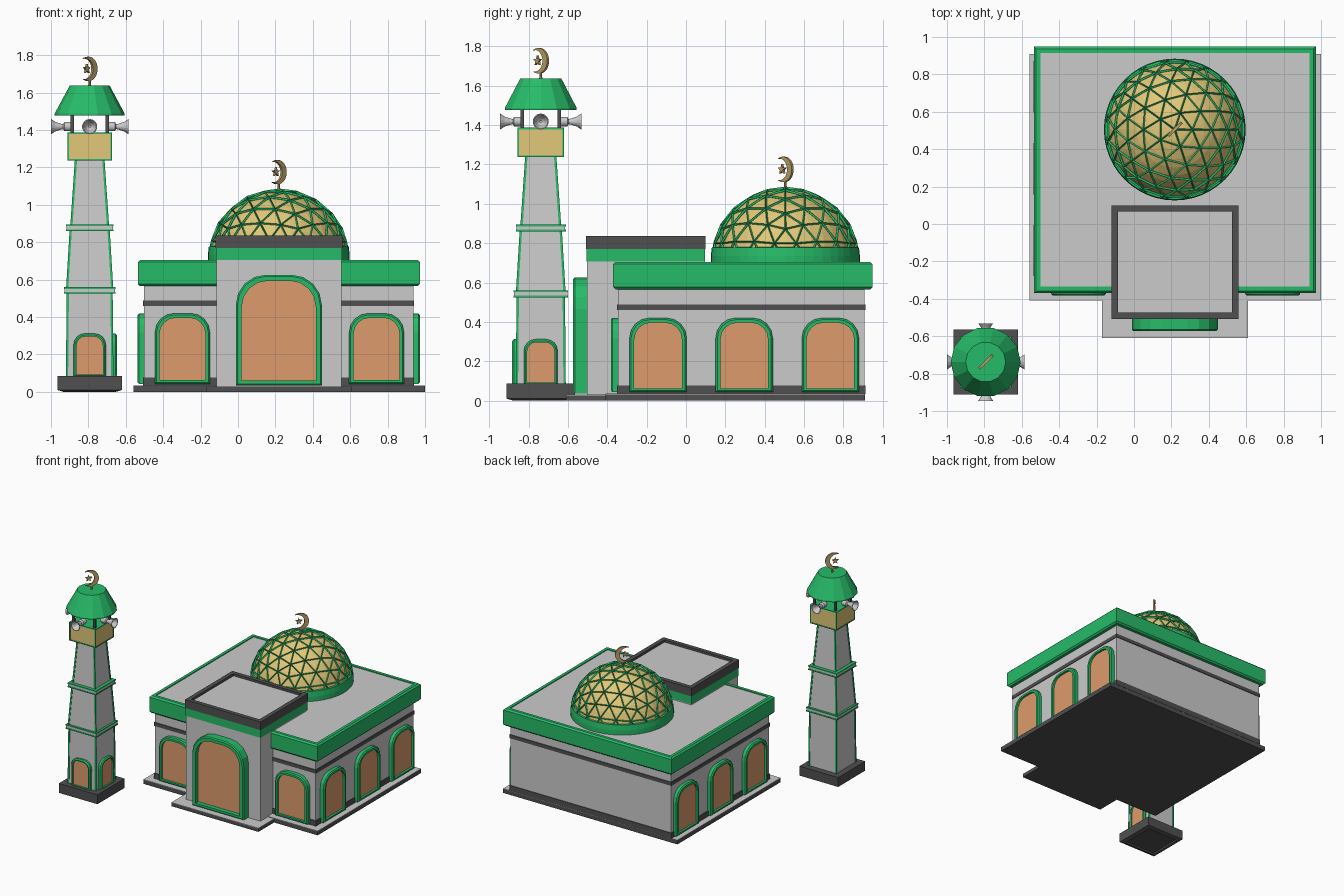
import bpy, bmesh
from math import sin, cos, pi, radians
from mathutils import Matrix, Vector

if "Cube" in bpy.data.objects:
    bpy.data.objects.remove(bpy.data.objects["Cube"])


def mat(name, r, g, b):
    m = bpy.data.materials.new(name)
    m.diffuse_color = (r, g, b, 1)
    m.use_nodes = True
    m.node_tree.nodes["Principled BSDF"].inputs["Base Color"].default_value = m.diffuse_color
    return m


GREEN = mat("green", 0.02, 0.5, 0.14)
GOLD = mat("gold", 0.76, 0.58, 0.19)
ORANGE = mat("orange", 0.72, 0.33, 0.15)
DARK = mat("dark_grey", 0.08, 0.08, 0.08)
BRASS = mat("brass", 0.5, 0.36, 0.14)


def finish(name, bm, material=None, matrix=Matrix(), fix=True):
    if fix:
        bmesh.ops.recalc_face_normals(bm, faces=bm.faces)
    me = bpy.data.meshes.new(name)
    bm.to_mesh(me)
    bm.free()
    ob = bpy.data.objects.new(name, me)
    ob.matrix_world = matrix
    if material:
        me.materials.append(material)
    bpy.context.collection.objects.link(ob)
    return ob


def loft(name, loops, material=None, matrix=Matrix(), caps=True, closed=False):
    """Skin equal-length point loops."""
    bm = bmesh.new()
    rows = [[bm.verts.new(p) for p in lp] for lp in loops]
    pairs = list(zip(rows, rows[1:])) + ([(rows[-1], rows[0])] if closed else [])
    n = len(rows[0])
    for a, b in pairs:
        for i in range(n):
            j = (i + 1) % n
            bm.faces.new((a[i], a[j], b[j], b[i]))
    if caps and not closed:
        bm.faces.new(rows[0])
        bm.faces.new(rows[-1])
    return finish(name, bm, material, matrix)


def rect(x0, x1, y0, y1, z):
    return [(x0, y0, z), (x1, y0, z), (x1, y1, z), (x0, y1, z)]


def box(name, x0, x1, y0, y1, z0, z1, material=None, bevel=0):
    ob = loft(name, [rect(x0, x1, y0, y1, z0), rect(x0, x1, y0, y1, z1)], material)
    if bevel:
        m = ob.modifiers.new("bevel", 'BEVEL')
        m.width, m.segments = bevel, 2
    return ob


def rim(name, x0, x1, y0, y1, z0, z1, t, material, c=0.0):
    """Rectangular frame with a chamfered outer top edge."""
    r = lambda i, z: rect(x0 + i, x1 - i, y0 + i, y1 - i, z)
    return loft(name, [r(0, z0 + c), r(0, z1 - c), r(c, z1), r(t, z1), r(t, z0), r(c, z0)],
                material, closed=True)


def circle(r, z, n):
    return [(r * cos(2 * pi * i / n), r * sin(2 * pi * i / n), z) for i in range(n)]


def lathe(name, profile, n, material=None, matrix=Matrix()):
    return loft(name, [circle(r, z, n) for r, z in profile], material, matrix)


def arch_loop(hw, z0, z1, y, k=0.7, seg=4):
    r = hw * k
    pts = [(-hw, y, z0), (hw, y, z0)]
    right = [(hw - r + r * cos(a), y, z1 - r + r * sin(a))
             for a in (pi / 2 * i / seg for i in range(seg + 1))]
    return pts + right + [(-x, y, z) for x, y, z in reversed(right)]


def arch(name, x, y, rot, hw, z0, z1, d, t):
    """Framed arched opening; outward is local -y."""
    M = Matrix.Translation((x, y, 0)) @ Matrix.Rotation(radians(rot), 4, 'Z')
    c = 0.008
    inner = (hw - t, z0 + t * 0.8, z1 - t)
    loft(name + "_frame", [arch_loop(hw, z0, z1, 0.01), arch_loop(hw, z0, z1, -d + c),
                           arch_loop(hw - c, z0 + c, z1 - c, -d), arch_loop(*inner, -d),
                           arch_loop(*inner, 0.01)], GREEN, M, closed=True)
    loft(name + "_panel", [arch_loop(*inner, 0.005), arch_loop(*inner, -d * 0.5)], ORANGE, M)


def finial(name, x, y, z):
    """Stem, crescent and star, turned 45 degrees."""
    M = Matrix.Translation((x, y, z)) @ Matrix.Rotation(pi / 4, 4, 'Z')
    lathe(name + "_stem", [(0.012, -0.02), (0.006, 0.012), (0.006, 0.034)], 8, BRASS, M)
    n, R, cu, cz = 20, 0.065, -0.012, 0.09
    outer = [(cu + R * cos(a), cz + R * sin(a))
             for a in (radians(-125 + 250 * i / n) for i in range(n + 1))]
    tip = Vector(outer[-1])
    c2 = Vector((cu - 0.024, cz))
    ang = (tip - c2).angle_signed(Vector((1, 0)))
    r2 = (tip - c2).length
    inner = [(c2.x + r2 * cos(a), c2.y + r2 * sin(a))
             for a in (ang * (1 - 2 * i / n) for i in range(1, n))]
    star = [(-0.022 + q * cos(a), cz + q * sin(a)) for q, a in
            ((0.027 if i % 2 == 0 else 0.011, pi / 2 + i * pi / 5) for i in range(10))]
    for part, pts in (("_crescent", outer + inner), ("_star", star)):
        loft(name + part, [[(u, s * 0.007, w) for u, w in pts] for s in (-1, 1)], BRASS, M)


# Ground plates
box("main_plinth", -0.56, 1.0, -0.41, 0.91, 0, 0.032, DARK)
box("main_plinth_paving", -0.56, 1.0, -0.41, 0.91, 0.031, 0.035)
box("porch_plinth", -0.17, 0.61, -0.61, -0.40, 0, 0.026, DARK)
box("porch_plinth_paving", -0.17, 0.61, -0.61, -0.40, 0.025, 0.03)

# Main hall
X0, X1, Y0, Y1 = -0.503, 0.937, -0.345, 0.908
box("hall_walls", X0, X1, Y0, Y1, 0.03, 0.66)
for nm, a, b in (("skirting", 0.034, 0.078), ("wall_band", 0.46, 0.489)):
    box(nm, X0 - 0.005, X1 + 0.005, Y0 - 0.005, Y1 + 0.005, a, b, DARK)
rim("cornice", -0.535, 0.972, -0.37, 0.948, 0.565, 0.705, 0.035, GREEN, 0.012)
box("roof_slab", -0.51, 0.945, -0.345, 0.92, 0.65, 0.698)

# Porch
px0, px1, py0, py1 = -0.115, 0.553, -0.503, 0.095
box("porch_walls", px0, px1, py0, py1, 0.03, 0.72)
box("porch_green_band", px0 - 0.002, px1 + 0.002, py0 - 0.002, py1 + 0.002, 0.706, 0.775, GREEN)
rim("porch_parapet", px0 - 0.005, px1 + 0.005, py0 - 0.005, py1 + 0.005, 0.77, 0.836, 0.034, DARK)
box("porch_roof", px0 + 0.02, px1 - 0.02, py0 + 0.02, py1 - 0.02, 0.76, 0.818)

# Arched openings
arch("porch_arch", 0.218, py0, 0, 0.23, 0.035, 0.626, 0.07, 0.032)
for i, x in enumerate((-0.297, 0.741)):
    arch(f"front_window_{i}", x, Y0, 0, 0.147, 0.043, 0.42, 0.037, 0.024)
for i, y in enumerate((-0.142, 0.296, 0.734)):
    arch(f"right_window_{i}", X1, y, 90, 0.145, 0.043, 0.42, 0.035, 0.024)
    arch(f"left_window_{i}", X0, y, -90, 0.145, 0.043, 0.42, 0.033, 0.024)

# Dome: green drum, gold shell, geodesic lattice
D = Matrix.Translation((0.218, 0.505, 0.705))
lathe("dome_drum", [(0.379, -0.02), (0.379, 0.03), (0.374, 0.072), (0.35, 0.074)], 48, GREEN, D)
lathe("dome_shell", [(0.369 * cos(a), 0.369 * sin(a)) for a in
                     (radians(8 + 81 * i / 10) for i in range(11))], 32, GOLD, D)
bm = bmesh.new()
bmesh.ops.create_icosphere(bm, subdivisions=3, radius=0.374)
bmesh.ops.bisect_plane(bm, geom=bm.verts[:] + bm.edges[:] + bm.faces[:],
                       plane_co=(0, 0, 0.068), plane_no=(0, 0, 1), clear_inner=True)
lattice = finish("dome_lattice", bm, GREEN, D, fix=False)
w = lattice.modifiers.new("struts", 'WIREFRAME')
w.thickness = 0.017
w.use_even_offset = False
finial("dome_finial", 0.218, 0.505, 1.085)

# Minaret
mx, my = -0.793, -0.738
T = Matrix.Translation((mx, my, 0))


def sq(h, z, cx=0, cy=0):
    return rect(cx - h, cx + h, cy - h, cy + h, z)


loft("minaret_base", [sq(0.14, 0.014), sq(0.14, 0.0), sq(0.173, 0.01), sq(0.173, 0.086)], DARK, T)
shaft = [("lower", 0.123, 0.085, 0.119, 0.53), ("middle", 0.122, 0.555, 0.103, 0.87),
         ("upper", 0.1, 0.885, 0.075, 1.245)]
corners = [(sx, sy) for sx in (-1, 1) for sy in (-1, 1)]
for nm, h0, z0, h1, z1 in shaft:
    loft(f"minaret_{nm}_shaft", [sq(h0, z0), sq(h1, z1)], None, T)
    for i, (sx, sy) in enumerate(corners):
        loft(f"minaret_{nm}_trim_{i}",
             [sq(0.006, z, sx * (h - 0.002), sy * (h - 0.002)) for h, z in ((h0, z0), (h1, z1))],
             GREEN, T)
for nm, h, z0, z1 in (("lower", 0.138, 0.525, 0.56), ("upper", 0.127, 0.86, 0.895)):
    loft(f"minaret_{nm}_ring", [sq(h - 0.003, z0 + 0.004), sq(h - 0.003, z1 - 0.004)], None, T)
    for e, z in (("bottom", z0), ("top", z1 - 0.009)):
        loft(f"minaret_{nm}_ring_{e}_trim", [sq(h, z), sq(h, z + 0.009)], GREEN, T)
arch("minaret_front_door", mx, my - 0.121, 0, 0.086, 0.08, 0.312, 0.024, 0.016)
arch("minaret_side_door", mx + 0.121, my, 90, 0.086, 0.08, 0.312, 0.024, 0.016)

# Balcony block, posts and loudspeakers
loft("balcony_block", [sq(0.115, 1.24), sq(0.115, 1.385)], GOLD, T)
for e, z in (("bottom", 1.237), ("top", 1.379)):
    loft(f"balcony_{e}_trim", [sq(0.118, z), sq(0.118, z + 0.008)], GREEN, T)
for i, (sx, sy) in enumerate(corners):
    loft(f"balcony_trim_{i}", [sq(0.004, z, sx * 0.114, sy * 0.114) for z in (1.24, 1.386)], GREEN, T)
    loft(f"balcony_post_{i}", [sq(0.009, z, sx * 0.094, sy * 0.094) for z in (1.38, 1.5)], DARK, T)
horn = [(0.018, 0.09), (0.024, 0.10), (0.024, 0.135), (0.013, 0.142), (0.016, 0.155),
        (0.026, 0.185), (0.041, 0.207), (0.036, 0.207), (0.018, 0.175), (0.006, 0.165)]
for i in range(4):
    R = (Matrix.Translation((mx, my, 1.418)) @ Matrix.Rotation(i * pi / 2, 4, 'Z')
         @ Matrix.Rotation(pi / 2, 4, 'Y'))
    lathe(f"loudspeaker_{i}", horn, 14, None, R)

# Minaret roof
lathe("minaret_roof", [(0.187, 1.478), (0.187, 1.488), (0.107, 1.637)], 14, GREEN, T)
finial("minaret_finial", mx, my, 1.637)
